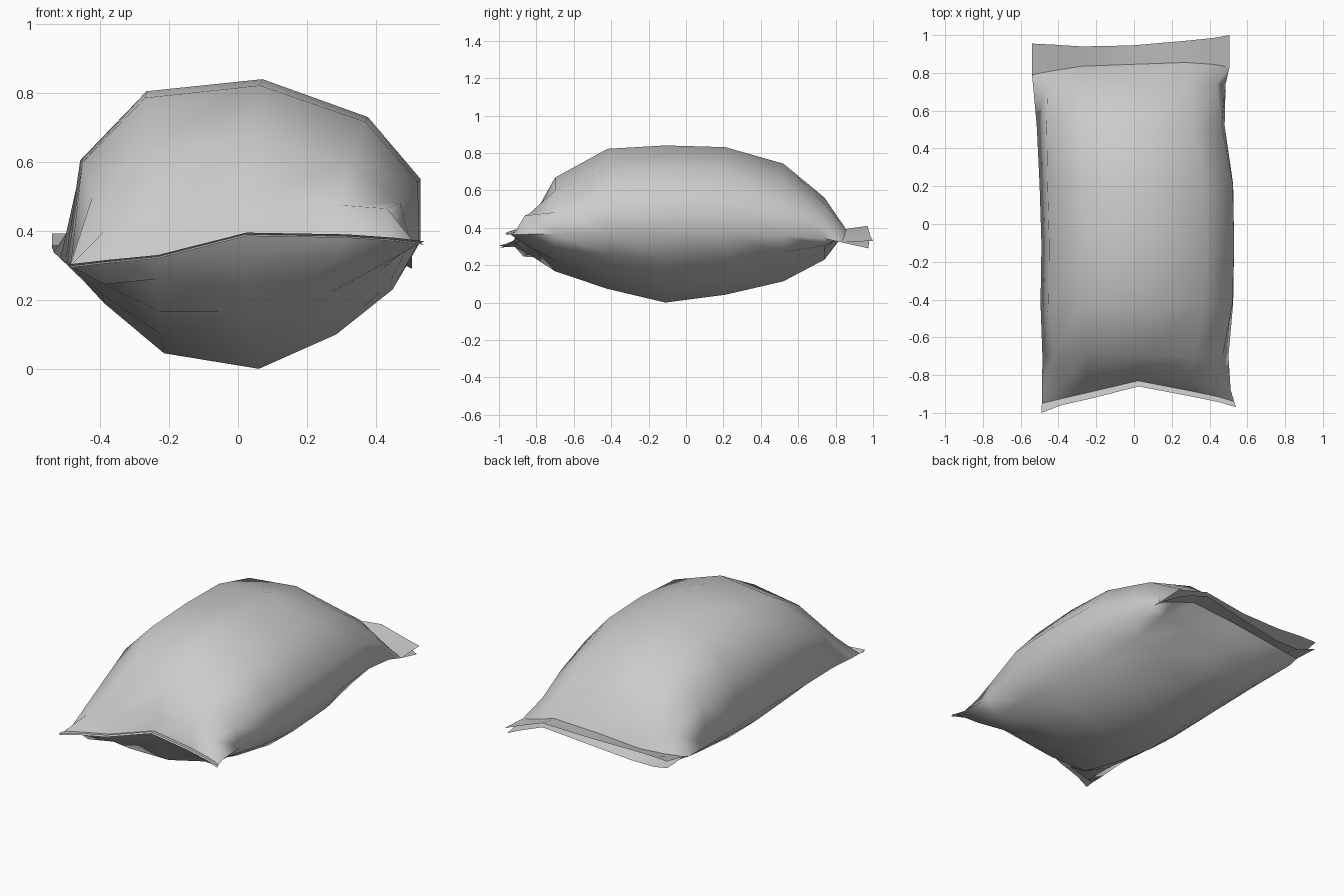
import bpy, bmesh, math

if "Cube" in bpy.data.objects:
    bpy.data.objects.remove(bpy.data.objects["Cube"])

def lerp(a, b, t):
    return a + (b - a) * t

# full-belly cross-section: (fraction across width, height), left to right
BELLY_TOP = [(0, .31), (.04, .61), (.22, .805), (.55, .84), (.85, .73), (1, .55), (1, .37)]
BELLY_LOW = [(0, .31), (.10, .19), (.27, .045), (.54, 0), (.76, .10), (.92, .23), (1, .37)]

# seams and flap rims: y and z at the seven columns
SEAM_U = [0, .1, .25, .5, .78, .92, 1]
FRONT_Y = [-.95, -.925, -.89, -.83, -.885, -.915, -.94]
FRONT_Z = [.298, .31, .325, .39, .385, .375, .365]
FRONT_RIM_Y = [-1.0, -.96, -.925, -.86, -.915, -.945, -.97]
BACK_Y = [.79, .81, .835, .845, .855, .845, .83]
BACK_Z = [.36, .355, .355, .375, .395, .35, .32]
RIM_TOP_Y = [.955, .95, .94, .945, .97, .985, 1.0]
RIM_TOP_Z = [.392, .395, .39, .39, .41, .36, .33]
RIM_LOW_Y = [.95, .925, .925, .945, .97, .98, .975]
RIM_LOW_Z = [.35, .32, .32, .35, .385, .33, .29]

# inflated rows: y, left x, right x, top fullness, bottom fullness, side fullness
ROWS = [(-.70, -.485, .50, .62, .57, .6),
        (-.42, -.495, .525, .96, .81, .9),
        (-.11, -.49, .53, 1.0, 1.0, 1.0),
        (.21, -.50, .525, .98, .89, .95),
        (.52, -.515, .48, .79, .70, .75),
        (.74, -.535, .485, .40, .39, .4)]


def strip(xl, xr, ys, zs, dz=0):
    return [(lerp(xl, xr, u), y, z + dz) for u, y, z in zip(SEAM_U, ys, zs)]


def belly_row(belly, y, xl, xr, f, fs):
    pts = []
    for i in range(7):
        t = (y + .88) / 1.72
        k = fs if i in (0, 6) else f
        u = lerp(SEAM_U[i], belly[i][0], f)
        z = lerp(lerp(FRONT_Z[i], BACK_Z[i], t), belly[i][1], k)
        pts.append((lerp(xl, xr, u), y, z))
    return pts


# each ring is an upper row followed by a reversed lower row
rings = []

# front flap and seam
rings.append(strip(-.49, .54, FRONT_RIM_Y, FRONT_Z, .005)
             + strip(-.49, .54, FRONT_RIM_Y, FRONT_Z, -.005)[::-1])
rings.append(strip(-.488, .53, FRONT_Y, FRONT_Z) + strip(-.488, .53, FRONT_Y, FRONT_Z)[::-1])

# puffed shoulder following the front seam
mid_y = [lerp(y, -.70, .25) for y in FRONT_Y]
shoulder = []
for puff in (.09, -.065):
    row = strip(-.487, .512, mid_y, FRONT_Z)
    shoulder.append([(x, y, z + (puff if 0 < i < 6 else 0)) for i, (x, y, z) in enumerate(row)])
rings.append(shoulder[0] + shoulder[1][::-1])

# inflated belly
for y, xl, xr, ft, fl, fs in ROWS:
    rings.append(belly_row(BELLY_TOP, y, xl, xr, ft, fs)
                 + belly_row(BELLY_LOW, y, xl, xr, fl, fs)[::-1])

# back seam and open flap
rings.append(strip(-.54, .505, BACK_Y, BACK_Z, .002) + strip(-.54, .505, BACK_Y, BACK_Z, -.002)[::-1])
rings.append(strip(-.54, .505, RIM_TOP_Y, RIM_TOP_Z) + strip(-.54, .505, RIM_LOW_Y, RIM_LOW_Z)[::-1])

# side points sit where the upper and lower panels agree
for r in rings[3:9]:
    for a, b in ((0, 13), (6, 7)):
        mid = tuple((p + q) / 2 for p, q in zip(r[a], r[b]))
        r[a] = r[b] = mid

# loft upper and lower panels, then weld them along sides and seams
bm = bmesh.new()
loops = [[bm.verts.new(p) for p in r] for r in rings]
for a, b in zip(loops, loops[1:]):
    for i in range(13):
        if i != 6:
            bm.faces.new((a[i], a[i + 1], b[i + 1], b[i]))

# sharp creases where the flaps meet the belly
for loop in (loops[1], loops[-2]):
    for i in range(13):
        edge = bm.edges.get((loop[i], loop[i + 1]))
        if edge:
            edge.smooth = False
bmesh.ops.remove_doubles(bm, verts=bm.verts, dist=.005)

# rest on the ground
low = min(v.co.z for v in bm.verts)
bmesh.ops.translate(bm, verts=bm.verts, vec=(0, 0, -low))

mesh = bpy.data.meshes.new("pillow_bag")
bm.to_mesh(mesh)
bm.free()
bag = bpy.data.objects.new("pillow_bag", mesh)
bpy.context.collection.objects.link(bag)
bpy.context.view_layer.objects.active = bag
bag.select_set(True)
bpy.ops.object.shade_smooth_by_angle(angle=math.radians(75), keep_sharp_edges=True)
